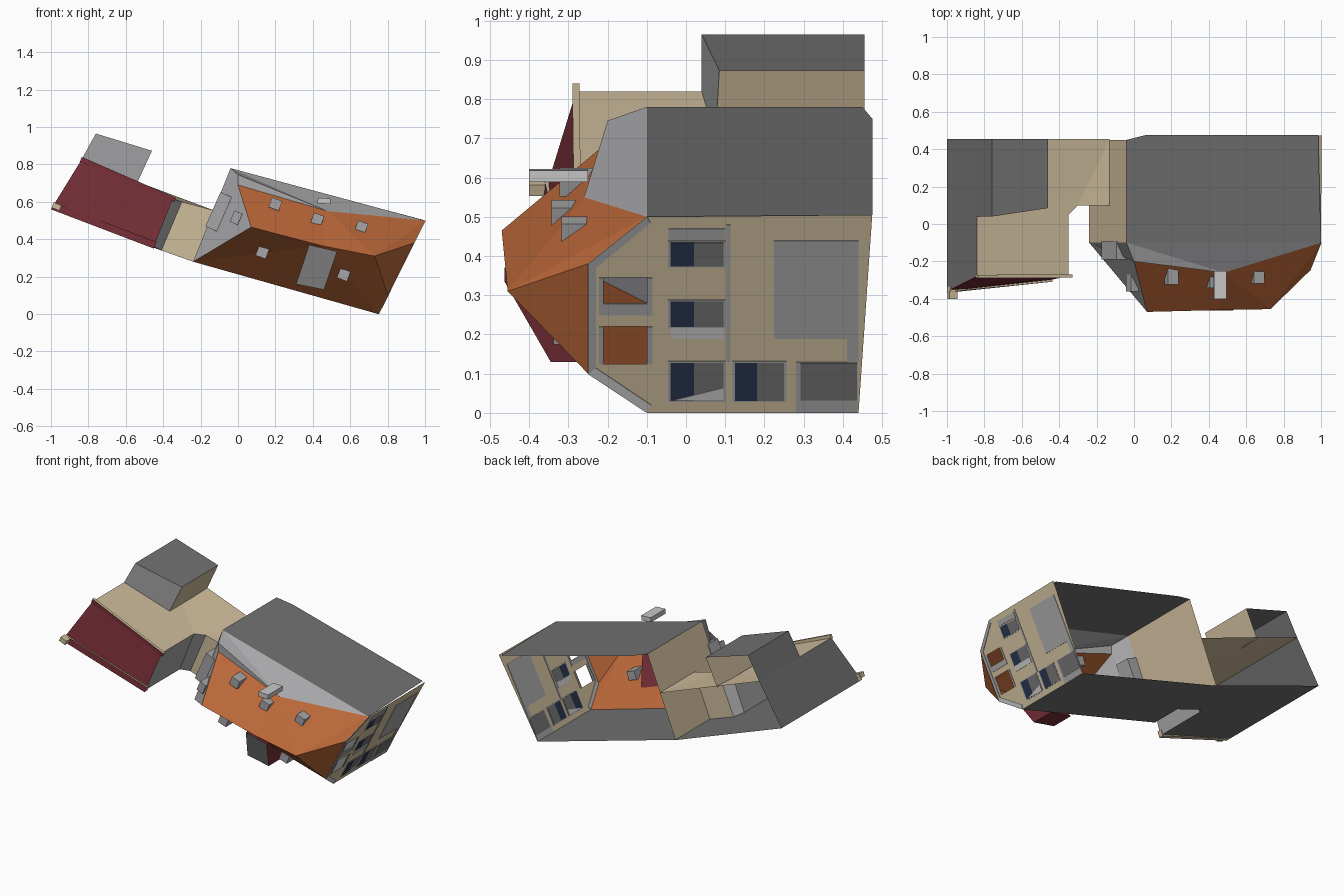
import bpy, bmesh, math
from mathutils import Vector, Matrix

if "Cube" in bpy.data.objects:
    bpy.data.objects.remove(bpy.data.objects["Cube"])


def material(name, r, g, b):
    m = bpy.data.materials.new(name)
    lin = [(c / 255 / 12.92) if c < 11 else ((c / 255 + 0.055) / 1.055) ** 2.4 for c in (r, g, b)]
    m.diffuse_color = (*lin, 1)
    m.use_nodes = True
    m.node_tree.nodes["Principled BSDF"].inputs["Base Color"].default_value = m.diffuse_color
    return m


BEIGE = material("beige wall", 207, 189, 156)
DARK = material("dark gray", 113, 113, 113)
MID = material("mid gray", 166, 166, 168)
LIGHT = material("light gray trim", 200, 200, 200)
ORANGE = material("orange roof", 186, 103, 56)
MAROON = material("maroon roof", 120, 47, 56)
NAVY = material("navy glass", 40, 53, 76)


def finish(bm, name, mats):
    me = bpy.data.meshes.new(name)
    bmesh.ops.recalc_face_normals(bm, faces=bm.faces[:])
    bm.to_mesh(me)
    bm.free()
    for m in mats:
        me.materials.append(m)
    ob = bpy.data.objects.new(name, me)
    bpy.context.collection.objects.link(ob)
    return ob


def shell(name, pts, faces):
    """Open shell from named points; faces are (material, 'point names')."""
    bm = bmesh.new()
    v = {k: bm.verts.new(p) for k, p in pts.items()}
    mats = []
    for mat, keys in faces:
        if mat not in mats:
            mats.append(mat)
        bm.faces.new([v[k] for k in keys.split()]).material_index = mats.index(mat)
    return finish(bm, name, mats)


def prism(name, front, depth, front_mat, side_mat):
    """Front outline pushed back along y."""
    bm = bmesh.new()
    a = [bm.verts.new(p) for p in front]
    b = [bm.verts.new((p[0], p[1] + depth, p[2])) for p in front]
    bm.faces.new(a)
    bm.faces.new(b[::-1]).material_index = 1
    n = len(a)
    for i in range(n):
        bm.faces.new((a[i], b[i], b[(i + 1) % n], a[(i + 1) % n])).material_index = 1
    return finish(bm, name, [front_mat, side_mat])


def box(name, center, size, tilt, mat):
    bm = bmesh.new()
    mx = Matrix.Translation(center) @ Matrix.Rotation(math.radians(tilt), 4, 'Y') @ Matrix.Diagonal((*size, 1))
    bmesh.ops.create_cube(bm, size=1, matrix=mx)
    return finish(bm, name, [mat])


# main building: open-backed shell with hipped front
shell("main_building", {
    "b0": (-.24, .45, .28), "b1": (-.04, .45, .78), "bt": (.06, .475, .75),
    "b2": (.985, .475, .505), "b3": (.75, .44, 0),
    "f0": (-.24, -.1, .28), "f1": (-.04, -.1, .78), "f2": (1, -.1, .5), "f3": (.75, -.1, 0),
    "r2": (.94, -.25, .38), "r3": (.80, -.25, .1),
    "k1": (.07, -.47, .465), "km": (.45, -.46, .365), "k2": (.73, -.455, .31),
    "e0": (0, -.2, .745), "e1": (0, -.2, .69), "em": (.48, -.26, .55),
}, [
    (DARK, "f1 f2 b2 bt b1"), (DARK, "f0 b0 b3 f3"), (BEIGE, "f0 f1 b1 b0"),
    (MID, "f0 k1 e1"), (MID, "f0 e1 e0 f1"),
    (MID, "f1 e0 em"), (MID, "e0 e1 em"), (MID, "f1 em f2"),
    (ORANGE, "e1 k1 km em"), (ORANGE, "em km k2"), (ORANGE, "em k2 f2"), (ORANGE, "f2 k2 r2"),
    (ORANGE, "r2 k2 r3"), (ORANGE, "f0 km k1"), (ORANGE, "f0 f3 km"),
    (ORANGE, "km f3 k2"), (ORANGE, "k2 f3 r3"),
])


# leaning end wall; local coordinates are (y, z)
N = Vector((1, 0, -.5)).normalized()


def on_wall(y, z, off=0.0):
    return Vector((.75 + .5 * z, y, z)) + N * off


def rect(y0, y1, z0, z1):
    return [(y0, z0), (y1, z0), (y1, z1), (y0, z1)]


bm = bmesh.new()
outline = [(-.1, 0), (.44, 0), (.475, .505), (-.1, .5), (-.25, .38), (-.25, .1)]
edges = []
for loop in (outline, rect(-.21, -.1, .125, .22), rect(-.21, -.1, .28, .345)):
    vs = [bm.verts.new(on_wall(*p)) for p in loop]
    edges += [bm.edges.new((vs[i], vs[(i + 1) % len(vs)])) for i in range(len(vs))]
bmesh.ops.triangle_fill(bm, edges=edges, use_beauty=True, normal=N)
finish(bm, "end_wall", [BEIGE])


def plate(name, pts, mat, half=.003):
    """Thin plate showing on both sides of the end wall."""
    bm = bmesh.new()
    a = [bm.verts.new(on_wall(*p, half)) for p in pts]
    b = [bm.verts.new(on_wall(*p, -half)) for p in pts]
    bm.faces.new(a)
    bm.faces.new(b[::-1])
    for i in range(len(a)):
        j = (i + 1) % len(a)
        bm.faces.new((a[i], b[i], b[j], a[j]))
    return finish(bm, name, [mat])


# end wall windows, door and trims
for i, (y0, y1, z0, z1) in enumerate([(-.04, .095, .375, .435), (-.04, .095, .22, .285),
                                      (-.04, .095, .032, .128), (.125, .25, .032, .128)]):
    ym = y0 + (y1 - y0) * .45
    plate(f"window_frame_{i}", rect(y0 - .006, y1 + .006, z0 - .004, z1 + .004), MID, .002)
    plate(f"window_glass_{i}", rect(y0, ym, z0, z1), NAVY)
    plate(f"window_shade_{i}", rect(ym, y1, z0, z1), DARK)
plate("window_sill_mid", rect(-.04, .095, .19, .217), LIGHT)
plate("window_sill_low", [(-.03, .034), (.095, .034), (.095, .065)], LIGHT, .0045)
plate("window_lintel", rect(-.045, .1, .442, .47), MID)
plate("large_door", rect(.225, .41, .19, .44), MID)
plate("corner_strip", rect(.41, .44, .13, .44), MID)
plate("garage_surround", rect(.28, .438, .002, .13), MID)
plate("garage_door", rect(.292, .436, .033, .128), DARK, .0045)
plate("wall_strip", rect(.103, .114, .13, .48), MID)
for z0, z1 in ((.125, .22), (.25, .345)):
    plate("opening_side_a", rect(-.222, -.211, z0, z1), MID)
    plate("opening_side_b", rect(-.099, -.086, z0, z1), MID)
plate("opening_sill", rect(-.211, -.099, .25, .279), MID)
plate("trim_low", [(-.1, .001), (-.088, .02), (-.23, .115), (-.25, .1)], LIGHT)
plate("trim_side", [(-.25, .1), (-.23, .115), (-.23, .37), (-.25, .38)], MID)
plate("trim_high", [(-.25, .38), (-.23, .37), (-.09, .485), (-.1, .5)], MID)

# roof dormers and chimney
for i, (x, y, z) in enumerate([(.2, -.28, .588), (.425, -.3, .507), (.66, -.275, .465),
                               (.13, -.295, .33), (.565, -.295, .21)]):
    box(f"dormer_{i}", (x, y, z), (.058, .085, .055), 20, MID)
box("chimney", (.46, -.325, .605), (.068, .15, .03), 3, LIGHT)
box("hip_dormer_large", (-.1, -.14, .545), (.075, .1, .2), 24, MID)
box("hip_dormer_small", (-.01, -.315, .515), (.045, .09, .065), 24, MID)

# big dormer on the lower slope
prism("lower_dormer", [(.31, -.345, .16), (.46, -.345, .13), (.53, -.463, .335), (.38, -.463, .37)],
      .15, MID, MAROON)

# annex: open-backed shell plus link to the main building
shell("annex", {
    "l0": (-1, -.36, .56), "l1": (-.84, -.28, .82), "l1b": (-.84, .455, .82), "l0b": (-1, .455, .56),
    "t1": (-.35, -.278, .615), "t2": (-.35, .05, .615), "t3": (-.3, .1, .6),
    "t4": (-.13, .1, .555), "t5": (-.13, .455, .555),
    "g1": (-.45, -.3, .36), "g2": (-.45, .05, .36), "g3": (-.41, .1, .34),
    "g4": (-.24, .1, .28), "g5": (-.24, .455, .28),
}, [
    (DARK, "l0 l1 l1b l0b"), (BEIGE, "l1 t1 t2 l1b"), (BEIGE, "l1b t2 t3 t5"), (BEIGE, "t3 t4 t5"),
    (MID, "t1 g1 g2 t2"), (MID, "t2 g2 g3 t3"), (BEIGE, "t3 g3 g4 t4"),
    (DARK, "l0 l0b g2 g1"), (DARK, "l0b g5 g3 g2"), (DARK, "g3 g5 g4"),
    (MAROON, "l0 g1 t1 l1"),
])
# parapets around the maroon roof
prism("parapet_top", [(-.845, -.29, .815), (-.34, -.287, .6), (-.33, -.287, .62), (-.835, -.29, .84)],
      .018, MAROON, BEIGE)
prism("parapet_bottom", [(-1, -.368, .56), (-.45, -.31, .35), (-.435, -.308, .385), (-.98, -.362, .595)],
      .03, MAROON, BEIGE)
box("parapet_corner", (-.97, -.38, .575), (.045, .04, .03), 22, BEIGE)

# raised block on the annex, open at the back
shell("raised_block", {
    "a": (-.84, .04, .82), "b": (-.76, .04, .965), "c": (-.46, .085, .873), "d": (-.54, .075, .7),
    "ab": (-.84, .455, .82), "bb": (-.76, .455, .965), "cb": (-.46, .455, .873), "db": (-.54, .455, .7),
}, [(MID, "a d c b"), (DARK, "a b bb ab"), (DARK, "b c cb bb"), (BEIGE, "c d db cb")])
